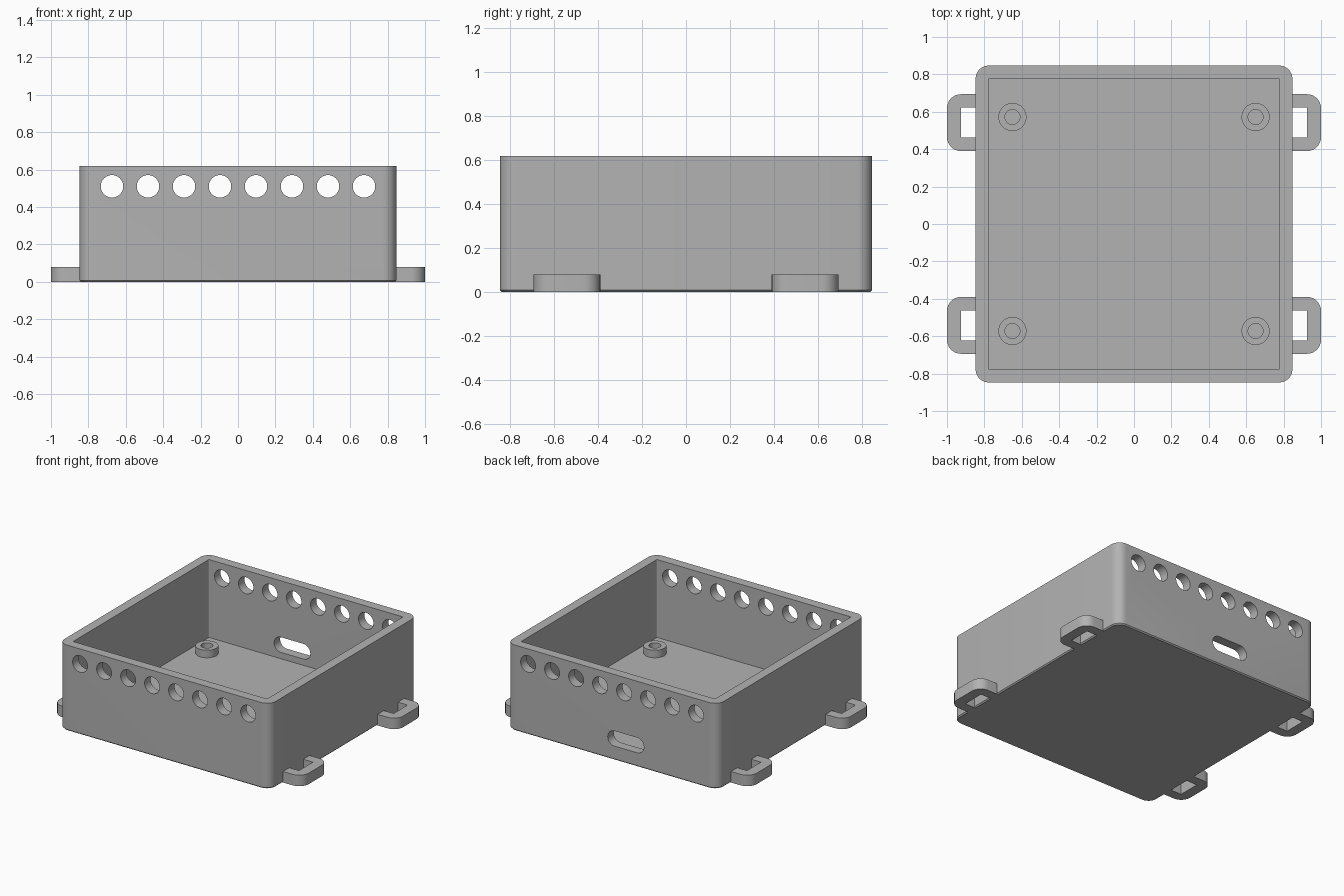
import bpy, bmesh
from math import pi, cos, sin, radians
from mathutils import Matrix

cube = bpy.data.objects.get("Cube")
if cube:
    bpy.data.objects.remove(cube, do_unlink=True)

grey = bpy.data.materials.new("plain grey")
grey.use_nodes = True
grey.diffuse_color = (0.45, 0.45, 0.45, 1)
grey.node_tree.nodes["Principled BSDF"].inputs["Base Color"].default_value = (0.45, 0.45, 0.45, 1)

HALF, INNER, TOP, FLOOR = 0.847, 0.778, 0.62, 0.055


def arc(cx, cy, r, start, end, n=8):
    return [(cx + r * cos(start + (end - start) * i / n),
             cy + r * sin(start + (end - start) * i / n)) for i in range(n + 1)]


def rounded(hx, hy, r):
    """Rounded rectangle outline, anticlockwise."""
    pts = []
    for k, (sx, sy) in enumerate([(1, 1), (-1, 1), (-1, -1), (1, -1)]):
        pts += arc(sx * (hx - r), sy * (hy - r), r, k * pi / 2, (k + 1) * pi / 2)
    return pts


def circle(r, n=48):
    return arc(0, 0, r, 0, 2 * pi, n)[:-1]


def loft(name, rings, matrix=Matrix()):
    """Skin a stack of (outline, height) rings and cap both ends."""
    bm = bmesh.new()
    loops = [[bm.verts.new((x, y, z)) for x, y in pts] for pts, z in rings]
    for a, b in zip(loops, loops[1:]):
        for i in range(len(a)):
            j = (i + 1) % len(a)
            bm.faces.new((a[i], a[j], b[j], b[i]))
    bm.faces.new(loops[0][::-1])
    bm.faces.new(loops[-1])
    bm.transform(matrix)
    bmesh.ops.recalc_face_normals(bm, faces=bm.faces)
    mesh = bpy.data.meshes.new(name)
    bm.to_mesh(mesh)
    bm.free()
    mesh.materials.append(grey)
    obj = bpy.data.objects.new(name, mesh)
    bpy.context.collection.objects.link(obj)
    return obj


def cut(obj, cutter):
    """Subtract the cutter, then discard it."""
    mod = obj.modifiers.new("cut", 'BOOLEAN')
    mod.operation, mod.solver, mod.object = 'DIFFERENCE', 'EXACT', cutter
    graph = bpy.context.evaluated_depsgraph_get()
    mesh = bpy.data.meshes.new_from_object(obj.evaluated_get(graph))
    obj.modifiers.clear()
    obj.data = mesh
    bpy.data.objects.remove(cutter, do_unlink=True)


# Open tray with a fine chamfer under the base
outer, inner = rounded(HALF, HALF, 0.07), rounded(INNER, INNER, 0.006)
tray = loft("tray", [(rounded(HALF - 0.008, HALF - 0.008, 0.062), 0), (outer, 0.008),
                     (outer, TOP), (inner, TOP), (inner, FLOOR)])
parts = [tray]

# Row of round vents through the front and back walls
upright = Matrix.Rotation(pi / 2, 4, 'X')
for i in range(8):
    place = Matrix.Translation(((i - 3.5) * 0.1925, 0, 0.511)) @ upright
    cut(tray, loft("vent_cutter", [(circle(0.06), -1), (circle(0.06), 1)], place))

# Cable slot in the back wall
slot = rounded(0.145, 0.055, 0.0545)
place = Matrix.Translation((-0.11, 0.8, 0.156)) @ upright
cut(tray, loft("slot_cutter", [(slot, -0.2), (slot, 0.2)], place))

# Hollow mounting posts on the floor
for sx, side in ((1, "left"), (-1, "right")):
    for sy, end in ((1, "back"), (-1, "front")):
        place = Matrix.Translation((sx * 0.65, sy * 0.572, 0))
        parts.append(loft(f"post_{end}_{side}",
                          [(circle(0.075), FLOOR - 0.01), (circle(0.075), 0.11),
                           (circle(0.04), 0.11), (circle(0.04), FLOOR + 0.002)], place))

        # Strap loop beside the wall: a C-shaped outline
        root, tip, r, h = HALF - 0.03, 1.0, 0.075, 0.152
        outline = [(root, -h)] + arc(tip - r, r - h, r, -pi / 2, 0) \
            + arc(tip - r, h - r, r, 0, pi / 2) \
            + [(root, h), (root, 0.08), (0.925, 0.08), (0.925, -0.08), (root, -0.08)]
        place = Matrix.Translation((0, sy * 0.542, 0)) @ Matrix.Diagonal((sx, 1, 1, 1))
        parts.append(loft(f"strap_loop_{end}_{side}", [(outline, 0), (outline, 0.08)], place))

# Smooth the curves, keep the edges crisp
bpy.ops.object.select_all(action='DESELECT')
for obj in parts:
    obj.select_set(True)
bpy.context.view_layer.objects.active = tray
bpy.ops.object.shade_smooth_by_angle(angle=radians(30))
